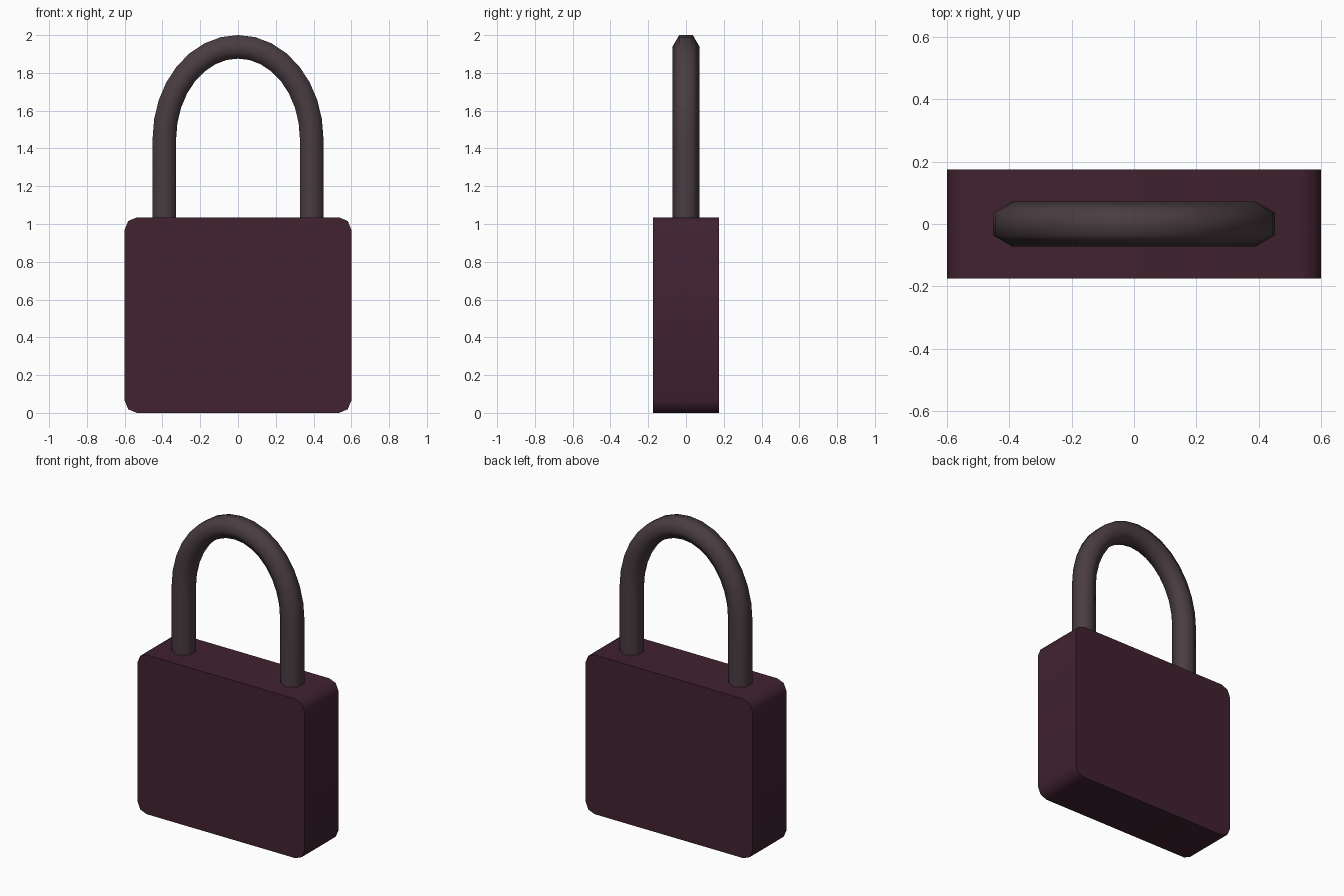
import bpy, bmesh
from math import pi, sin, cos, radians
from mathutils import Vector

if "Cube" in bpy.data.objects:
    bpy.data.objects.remove(bpy.data.objects["Cube"])


def material(name, rgb):
    m = bpy.data.materials.new(name)
    m.diffuse_color = (*rgb, 1)
    m.use_nodes = True
    m.node_tree.nodes["Principled BSDF"].inputs["Base Color"].default_value = m.diffuse_color
    return m


def finish(bm, name, mat, angle):
    bmesh.ops.recalc_face_normals(bm, faces=bm.faces)
    mesh = bpy.data.meshes.new(name)
    bm.to_mesh(mesh)
    bm.free()
    obj = bpy.data.objects.new(name, mesh)
    bpy.context.collection.objects.link(obj)
    mesh.materials.append(mat)
    bpy.ops.object.select_all(action='DESELECT')
    obj.select_set(True)
    bpy.context.view_layer.objects.active = obj
    bpy.ops.object.shade_smooth_by_angle(angle=radians(angle))
    return obj


# Lock body: box with the four front-to-back edges rounded
bm = bmesh.new()
bmesh.ops.create_cube(bm, size=1)
for v in bm.verts:
    v.co = Vector((v.co.x * 1.2, v.co.y * 0.35, (v.co.z + 0.5) * 1.035))
edges = [e for e in bm.edges if abs(e.verts[0].co.y - e.verts[1].co.y) > 0.1]
bmesh.ops.bevel(bm, geom=edges, offset=0.065, segments=2, profile=0.5, affect='EDGES')
finish(bm, "lock_body", material("body_purple", (0.052, 0.016, 0.030)), 50)

# Shackle: hexagonal tube swept along two legs and an elliptical arch
LEG_X, ARCH_Z, ARCH_H, RADIUS, STEPS = 0.39, 1.45, 0.488, 0.072, 16
path = [(Vector((-LEG_X, 0, 1.0)), Vector((-1, 0, 0)))]
for i in range(STEPS + 1):
    a = pi - pi * i / STEPS
    normal = Vector((cos(a) / LEG_X, 0, sin(a) / ARCH_H)).normalized()
    path.append((Vector((LEG_X * cos(a), 0, ARCH_Z + ARCH_H * sin(a))), normal))
path.append((Vector((LEG_X, 0, 1.0)), Vector((1, 0, 0))))

bm = bmesh.new()
rings = []
for centre, normal in path:
    ring = []
    for k in range(6):
        t = k * pi / 3
        ring.append(bm.verts.new(centre + normal * RADIUS * sin(t) + Vector((0, RADIUS * cos(t), 0))))
    rings.append(ring)
for r0, r1 in zip(rings, rings[1:]):
    for k in range(6):
        n = (k + 1) % 6
        bm.faces.new((r0[k], r0[n], r1[n], r1[k]))
bm.faces.new(rings[0])
bm.faces.new(rings[-1])
finish(bm, "shackle", material("shackle_grey", (0.068, 0.046, 0.054)), 75)
